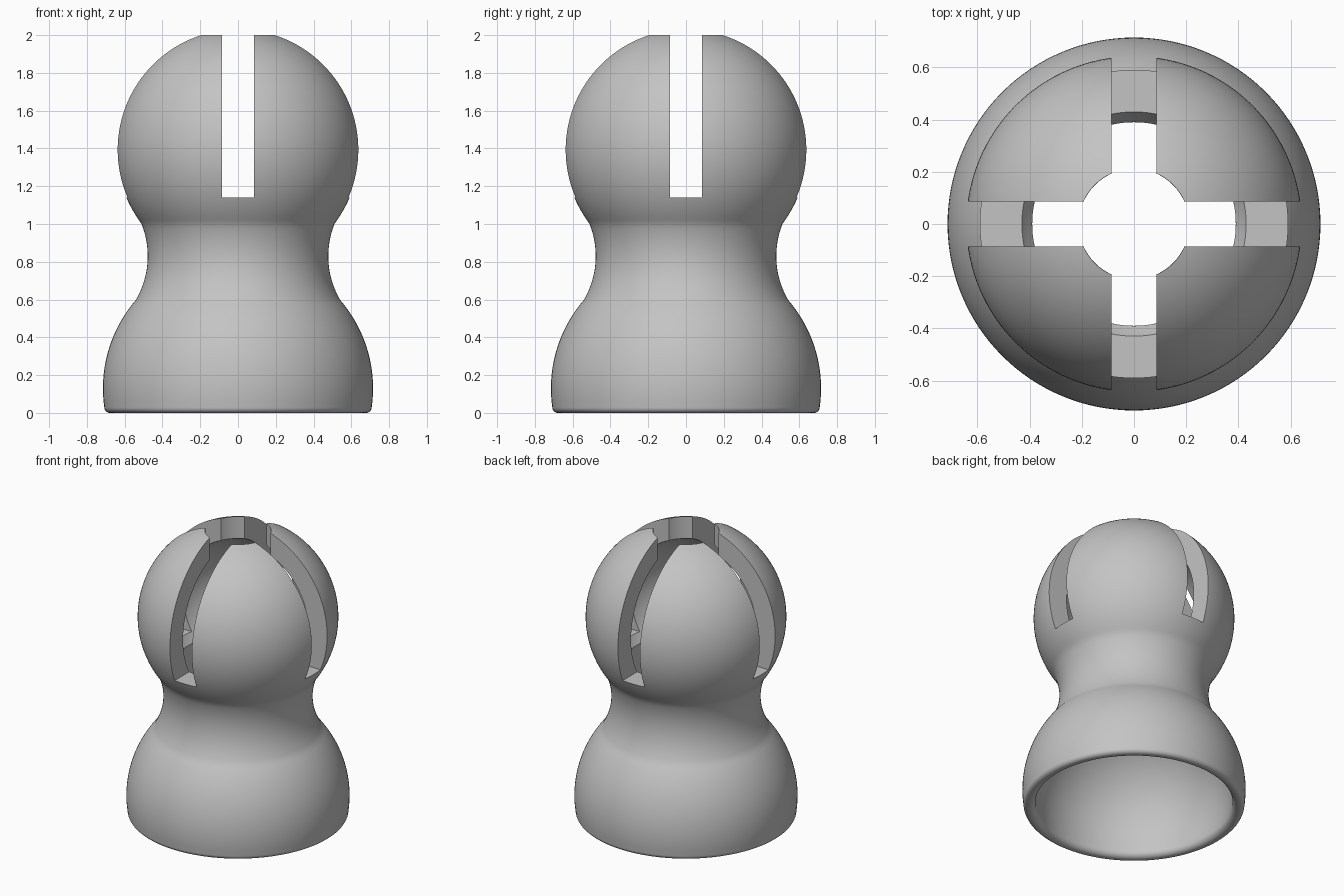
import bpy, bmesh, math

cube = bpy.data.objects.get("Cube")
if cube:
    bpy.data.objects.remove(cube, do_unlink=True)

SEGMENTS = 128
BALL_Z, BASE_Z, NECK_Z = 1.393, 0.13, 0.83
SLOT_FLOOR, SLOT_HALF = 1.14, 0.086

grey = bpy.data.materials.new("plain_grey")
grey.use_nodes = True
colour = (0.55, 0.55, 0.55, 1)
grey.diffuse_color = colour
grey.node_tree.nodes["Principled BSDF"].inputs["Base Color"].default_value = colour


def sphere_arc(radius, centre, z0, z1, steps):
    """Profile points on a sphere around the axis, spaced evenly by angle."""
    a0, a1 = (math.asin((z - centre) / radius) for z in (z0, z1))
    angles = [a0 + (a1 - a0) * i / steps for i in range(steps + 1)]
    return [(radius * math.cos(a), centre + radius * math.sin(a)) for a in angles]


def neck_arc(waist, bend, z0, z1, steps):
    """Concave profile points that are narrowest at the neck height."""
    heights = [z0 + (z1 - z0) * i / steps for i in range(steps + 1)]
    return [(waist + bend - math.sqrt(bend ** 2 - (z - NECK_Z) ** 2), z) for z in heights]


def fillet(r, z, radius, start, end, steps=8):
    """Rounded rim corner."""
    angles = [math.radians(start + (end - start) * i / steps) for i in range(steps + 1)]
    return [(r + radius * math.cos(a), z + radius * math.sin(a)) for a in angles]


def new_object(name, bm):
    bmesh.ops.recalc_face_normals(bm, faces=bm.faces)
    mesh = bpy.data.meshes.new(name)
    bm.to_mesh(mesh)
    bm.free()
    mesh.materials.append(grey)
    obj = bpy.data.objects.new(name, mesh)
    bpy.context.collection.objects.link(obj)
    return obj


# Outer wall from the bottom rim up to the open top
profile = fillet(0.678, 0.03, 0.03, -90, 0)
profile += sphere_arc(0.715, BASE_Z, 0.06, 0.6, 20)
profile += neck_arc(0.478, 0.46, 0.62, 1.0, 16)
profile += sphere_arc(0.643, BALL_Z, 1.02, 2.0, 40)
# Inner wall back down: ball cavity, straight bore, socket, rounded lip
profile += sphere_arc(0.499, BALL_Z, 1.845, 1.082, 32)
profile += sphere_arc(0.635, BASE_Z, 0.631, 0.08, 20)
profile += fillet(0.672, 0.04, 0.04, 180, 270)

# Revolve the closed wall section
bm = bmesh.new()
rings = []
for i in range(SEGMENTS):
    a = math.tau * i / SEGMENTS
    rings.append([bm.verts.new((r * math.cos(a), r * math.sin(a), z)) for r, z in profile])
for i, ring in enumerate(rings):
    following = rings[(i + 1) % SEGMENTS]
    for j in range(len(profile)):
        k = (j + 1) % len(profile)
        bm.faces.new((ring[j], following[j], following[k], ring[k]))
body = new_object("hollow_body", bm)

# Cross-shaped solid that cuts both slots through the ball at once
bm = bmesh.new()
outline = []
for quarter in range(4):
    c, s = math.cos(quarter * math.pi / 2), math.sin(quarter * math.pi / 2)
    for x, y in ((1, -SLOT_HALF), (1, SLOT_HALF), (SLOT_HALF, SLOT_HALF)):
        outline.append(bm.verts.new((x * c - y * s, x * s + y * c, SLOT_FLOOR)))
floor = bm.faces.new(outline)
walls = bmesh.ops.extrude_face_region(bm, geom=[floor], use_keep_orig=True)
top = [v for v in walls["geom"] if isinstance(v, bmesh.types.BMVert)]
bmesh.ops.translate(bm, verts=top, vec=(0, 0, 1))
cutter = new_object("slot_cutter", bm)
cutter.hide_render = True

bpy.ops.object.select_all(action="DESELECT")
body.select_set(True)
bpy.context.view_layer.objects.active = body
slots = body.modifiers.new("crossed_slots", "BOOLEAN")
slots.operation = "DIFFERENCE"
slots.solver = "EXACT"
slots.object = cutter
bpy.ops.object.modifier_apply(modifier=slots.name)
bpy.data.objects.remove(cutter, do_unlink=True)

bpy.ops.object.shade_smooth_by_angle(angle=math.radians(30))
